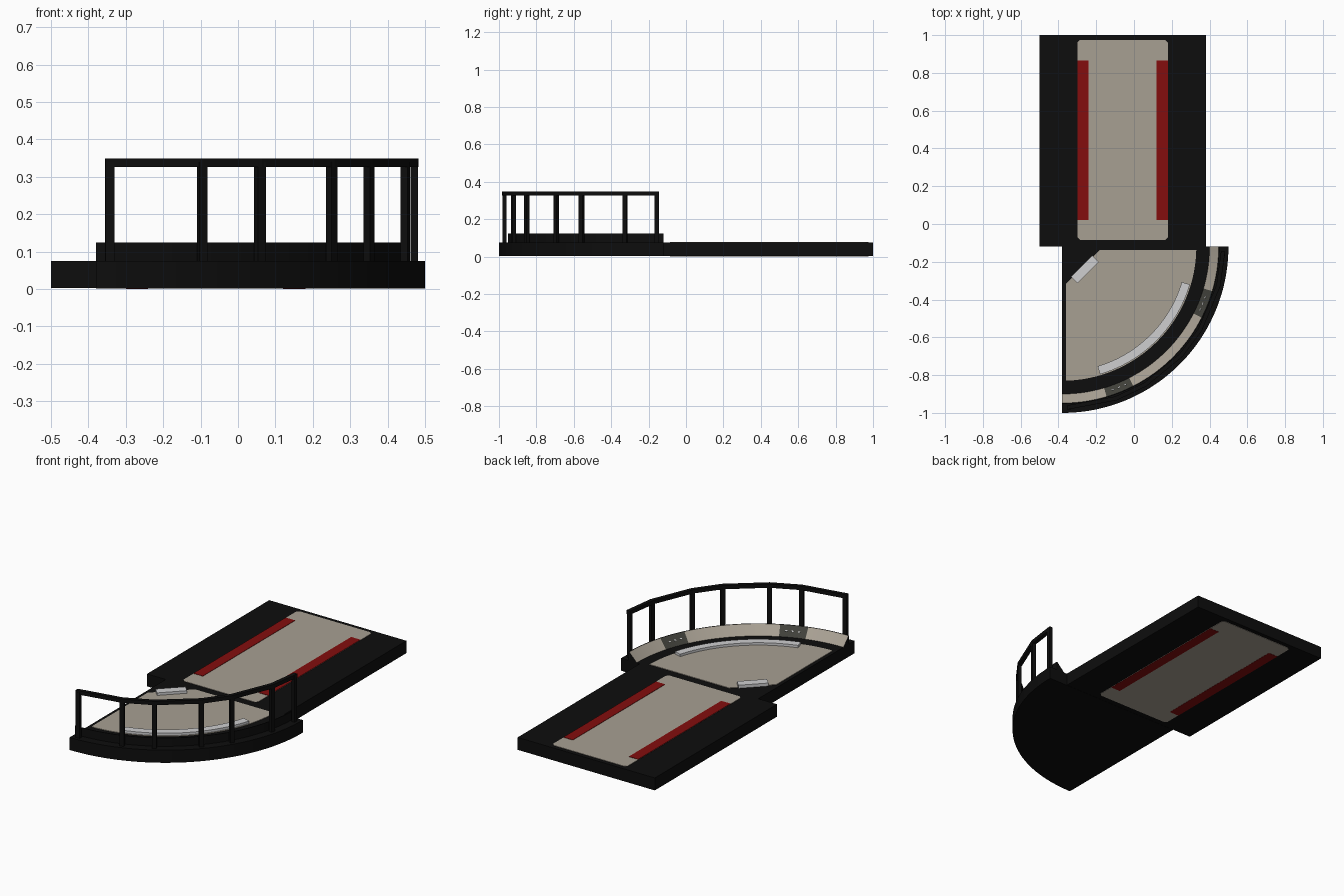
import bpy, bmesh, math
from mathutils import Vector, Matrix

if "Cube" in bpy.data.objects:
    bpy.data.objects.remove(bpy.data.objects["Cube"])

CX, CY = -0.38, -0.12      # corner the quarter circle swings around
STEP = 1.5                 # degrees per arc segment


def mat(name, col):
    m = bpy.data.materials.new(name)
    m.diffuse_color = (*col, 1)
    m.use_nodes = True
    m.node_tree.nodes["Principled BSDF"].inputs["Base Color"].default_value = m.diffuse_color
    return m


BLACK = mat("black", (0.004, 0.004, 0.004))
BEIGE = mat("beige", (0.39, 0.35, 0.29))
RED = mat("red", (0.23, 0.004, 0.004))
GREY = mat("dark grey", (0.052, 0.052, 0.043))
WHITE = mat("white", (0.62, 0.62, 0.63))


def finish(name, bm, mats, smooth=False):
    bmesh.ops.recalc_face_normals(bm, faces=bm.faces)
    me = bpy.data.meshes.new(name)
    bm.to_mesh(me)
    bm.free()
    for m in mats:
        me.materials.append(m)
    ob = bpy.data.objects.new(name, me)
    bpy.context.collection.objects.link(ob)
    if smooth:
        bpy.context.view_layer.objects.active = ob
        ob.select_set(True)
        bpy.ops.object.shade_smooth_by_angle(angle=math.radians(30))
        ob.select_set(False)
    return ob


def polar(r, deg, z=0.0):
    a = math.radians(deg)
    return Vector((CX + r * math.cos(a), CY - r * math.sin(a), z))


def prism(name, pts, z0, z1, m, smooth=False):
    bm = bmesh.new()
    f = bm.faces.new([bm.verts.new((p[0], p[1], z0)) for p in pts])
    ex = bmesh.ops.extrude_face_region(bm, geom=[f])
    for v in ex["geom"]:
        if isinstance(v, bmesh.types.BMVert):
            v.co.z = z1
    return finish(name, bm, [m], smooth)


def box(name, center, size, m, angle=0.0):
    bm = bmesh.new()
    M = Matrix.Translation(center) @ Matrix.Rotation(angle, 4, 'Z') @ Matrix.Diagonal((*size, 1))
    bmesh.ops.create_cube(bm, size=1, matrix=M)
    return finish(name, bm, [m])


def sweep(name, profile, a0, a1, mats, rule=None):
    """Swing an (r, z) profile around the corner; rule(edge, angle) picks the material."""
    bm = bmesh.new()
    n = round((a1 - a0) / STEP)
    rows = [[bm.verts.new(polar(r, a0 + i * STEP, z)) for r, z in profile] for i in range(n + 1)]
    k = len(profile)
    for i in range(n):
        for j in range(k):
            f = bm.faces.new((rows[i][j], rows[i][(j + 1) % k],
                              rows[i + 1][(j + 1) % k], rows[i + 1][j]))
            if rule:
                f.material_index = rule(j, a0 + (i + 0.5) * STEP)
    bm.faces.new(rows[0])
    bm.faces.new(rows[-1])
    return finish(name, bm, mats, True)


def arc(r, a0, a1):
    n = round((a1 - a0) / STEP)
    return [polar(r, a0 + (a1 - a0) * i / n) for i in range(n + 1)]


# rectangular deck
box("rear_deck", (-0.06, 0.44, 0.039), (0.88, 1.12, 0.072), BLACK)

# floor panel, showing on top and underneath, with clipped corners
x0, x1, y0, y1, c = -0.30, 0.18, -0.085, 0.975, 0.015
prism("rear_floor_panel",
      [(x0 + c, y0), (x1 - c, y0), (x1, y0 + c), (x1, y1 - c),
       (x1 - c, y1), (x0 + c, y1), (x0, y1 - c), (x0, y0 + c)], 0.001, 0.077, BEIGE)

# red side strips, top and bottom
for side, x in (("left", -0.27), ("right", 0.15)):
    box(f"{side}_red_strip", (x, 0.443, 0.0395), (0.06, 0.845, 0.079), RED)

# quarter round base
prism("quarter_base", [(CX, CY)] + arc(0.88, 0, 90), 0.002, 0.075, BLACK, True)

# quarter floor with cut corner
inner = [p for p in arc(0.71, 0, 90) if p.x > CX + 0.02 and p.y < CY - 0.017]
prism("quarter_floor",
      [(-0.18, CY - 0.017), (0.332, CY - 0.017)] + [(p.x, p.y) for p in inner]
      + [(-0.36, -0.828), (-0.36, -0.315)], 0.07, 0.078, BEIGE)

# sloped kerb with two dark panels
def kerb_rule(edge, angle):
    if edge != 0:
        return 0
    return 2 if 16.5 < angle < 27 or 63 < angle < 73.5 else 1

sweep("sloped_kerb", [(0.78, 0.075), (0.828, 0.124), (0.832, 0.124), (0.832, 0.07), (0.78, 0.07)],
      0, 90, [BLACK, BEIGE, GREY], kerb_rule)

# small white marks on the dark panels
for i, a in enumerate((19.5, 22, 24.5, 65.5, 68, 70.5)):
    bm = bmesh.new()
    M = (Matrix.Translation(polar(0.804, a, 0.1)) @ Matrix.Rotation(math.radians(-a), 4, 'Z')
         @ Matrix.Rotation(math.radians(-45), 4, 'Y') @ Matrix.Diagonal((0.006, 0.012, 0.004, 1)))
    bmesh.ops.create_cube(bm, size=1, matrix=M)
    finish(f"kerb_mark_{i + 1}", bm, [WHITE])

# white light bars: curved one along the rim, short one at the cut corner
sweep("curved_light_bar", [(0.66, 0.075), (0.66, 0.092), (0.705, 0.092), (0.705, 0.075)],
      16.5, 73.5, [WHITE])
box("corner_light_bar", (-0.26, -0.24, 0.084), (0.16, 0.05, 0.018), WHITE, math.radians(45))

# handrail: posts and straight top bars between them
R = 0.852
posts = (2.5, 14, 31, 42.3, 59, 70.5, 87.5)
for i, a in enumerate(posts):
    box(f"rail_post_{i + 1}", polar(R, a, 0.205), (0.02, 0.024, 0.27), BLACK, math.radians(-a))

bm = bmesh.new()
ends = (1.7,) + posts[1:-1] + (88.3,)
rows = [[bm.verts.new(polar(R + dr, a, z))
         for dr, z in ((-0.011, 0.327), (0.011, 0.327), (0.011, 0.349), (-0.011, 0.349))]
        for a in ends]
for p, q in zip(rows, rows[1:]):
    for j in range(4):
        bm.faces.new((p[j], p[(j + 1) % 4], q[(j + 1) % 4], q[j]))
bm.faces.new(rows[0])
bm.faces.new(rows[-1])
finish("handrail", bm, [BLACK])
